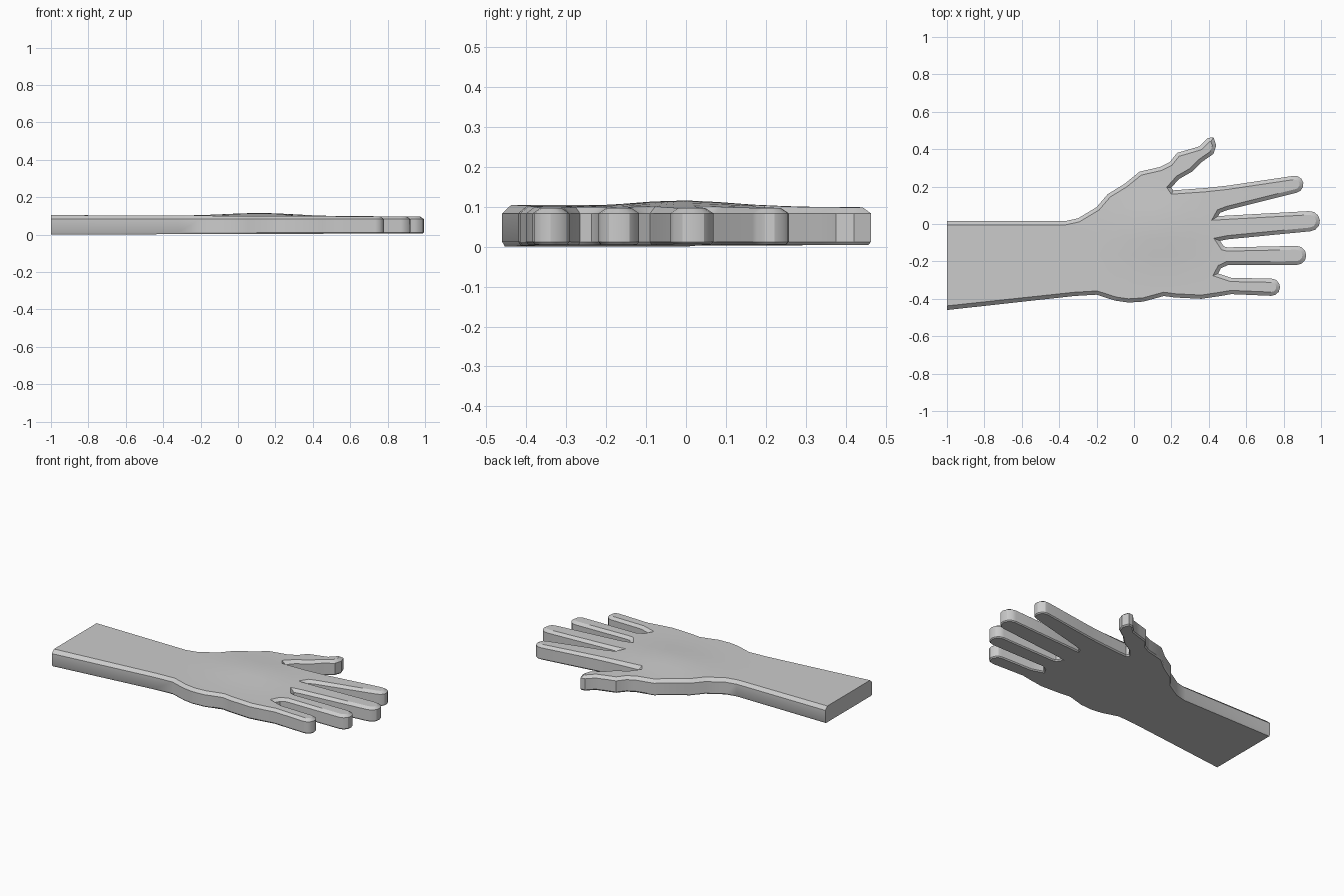
import bpy, bmesh, math
from mathutils import Vector

default = bpy.data.objects.get("Cube")
if default:
    bpy.data.objects.remove(default, do_unlink=True)

skin = bpy.data.materials.new("light grey")
skin.use_nodes = True
grey = (0.6, 0.6, 0.6, 1)
skin.diffuse_color = grey
skin.node_tree.nodes["Principled BSDF"].inputs["Base Color"].default_value = grey


def finger(low_root, tip_centre, radius, high_root, steps=6):
    """Outline of one finger: straight sides and a rounded tip."""
    low, tip, high = Vector(low_root), Vector(tip_centre), Vector(high_root)
    axis = (tip - (low + high) / 2).normalized()
    side = Vector((-axis.y, axis.x))
    points = [low]
    for i in range(steps + 1):
        angle = math.pi * (i / steps - 0.5)
        points.append(tip + radius * (axis * math.cos(angle) + side * math.sin(angle)))
    return points + [high]


def top_height(x, y):
    """Nearly level back of the hand with a low swell over the knuckles."""
    level = 0.104 - 0.004 * (x + 1)
    swell = 0.016 * math.exp(-((x - 0.12) / 0.25) ** 2 - ((y + 0.01) / 0.17) ** 2)
    return level + swell


# Outline of the forearm, palm, fingers and thumb, counter-clockwise
outer_edge = [(-1, -0.46), (-0.32, -0.385), (-0.2, -0.378), (-0.1, -0.41), (-0.03, -0.42),
              (0.05, -0.415), (0.16, -0.385), (0.22, -0.393), (0.36, -0.4), (0.45, -0.387)]
little_finger = finger((0.52, -0.375), (0.735, -0.338), 0.046, (0.52, -0.288))
ring_finger = finger((0.5, -0.22), (0.87, -0.168), 0.051, (0.5, -0.125))
middle_finger = finger((0.5, -0.082), (0.94, 0.015), 0.054, (0.5, 0.045))
index_finger = finger((0.5, 0.075), (0.86, 0.212), 0.046, (0.5, 0.205))
webs = [[(0.45, -0.265), (0.465, -0.237)], [(0.48, -0.12), (0.46, -0.09)],
        [(0.45, 0.042), (0.46, 0.06)], [(0.38, 0.192), (0.21, 0.18), (0.2, 0.195)]]
thumb = [(0.24, 0.24), (0.31, 0.28), (0.36, 0.33), (0.425, 0.375), (0.44, 0.42), (0.425, 0.463),
         (0.395, 0.46), (0.35, 0.415), (0.29, 0.397), (0.23, 0.38), (0.19, 0.33)]
inner_edge = [(0.14, 0.305), (0.03, 0.28), (-0.05, 0.215), (-0.14, 0.16), (-0.2, 0.09),
              (-0.3, 0.03), (-0.37, 0.015), (-1, 0.015)]

outline = list(outer_edge)
for digit, web in zip((little_finger, ring_finger, middle_finger, index_finger), webs):
    outline += digit + web
outline += thumb + inner_edge

# Slab with upright sides
bm = bmesh.new()
rim = [bm.verts.new((p[0], p[1], 0.012)) for p in outline]
base = bm.faces.new(rim)
raised = bmesh.ops.extrude_face_region(bm, geom=[base], use_keep_orig=True)["geom"]
top = next(f for f in raised if isinstance(f, bmesh.types.BMFace))
for v in top.verts:
    v.co.z = 0.083
bmesh.ops.recalc_face_normals(bm, faces=bm.faces)

# Chamfers round the back of the hand and under the palm
bmesh.ops.inset_region(bm, faces=[top], thickness=0.02, use_even_offset=True)
bmesh.ops.inset_region(bm, faces=[base], thickness=0.006, use_even_offset=True)
for v in base.verts:
    v.co.z = 0.003 * (v.co.x + 1)
for v in list(top.verts) + list(base.verts):
    if v.co.x < -0.95:
        v.co.x = -1

# Cut the top into a grid and lift it into the swell
bm.faces.ensure_lookup_table()
top_faces = [top]
cuts = [(Vector((i / 10, 0, 0)), Vector((1, 0, 0))) for i in range(-4, 6)]
cuts += [(Vector((0, i / 12, 0)), Vector((0, 1, 0))) for i in range(-4, 4)]
for point, normal in cuts:
    geom = set(top_faces)
    for f in top_faces:
        geom.update(f.edges)
        geom.update(f.verts)
    cut = bmesh.ops.bisect_plane(bm, geom=list(geom), plane_co=point, plane_no=normal)
    top_faces = [g for g in cut["geom"] if isinstance(g, bmesh.types.BMFace)]
for v in {v for f in top_faces for v in f.verts}:
    v.co.z = top_height(v.co.x, v.co.y)
bmesh.ops.triangulate(bm, faces=[f for f in bm.faces if len(f.verts) > 4])
bmesh.ops.recalc_face_normals(bm, faces=bm.faces)

mesh = bpy.data.meshes.new("hand_and_forearm")
bm.to_mesh(mesh)
bm.free()
mesh.materials.append(skin)
hand = bpy.data.objects.new("hand_and_forearm", mesh)
bpy.context.collection.objects.link(hand)
bpy.context.view_layer.objects.active = hand
hand.select_set(True)
bpy.ops.object.shade_smooth_by_angle(angle=math.radians(30))
